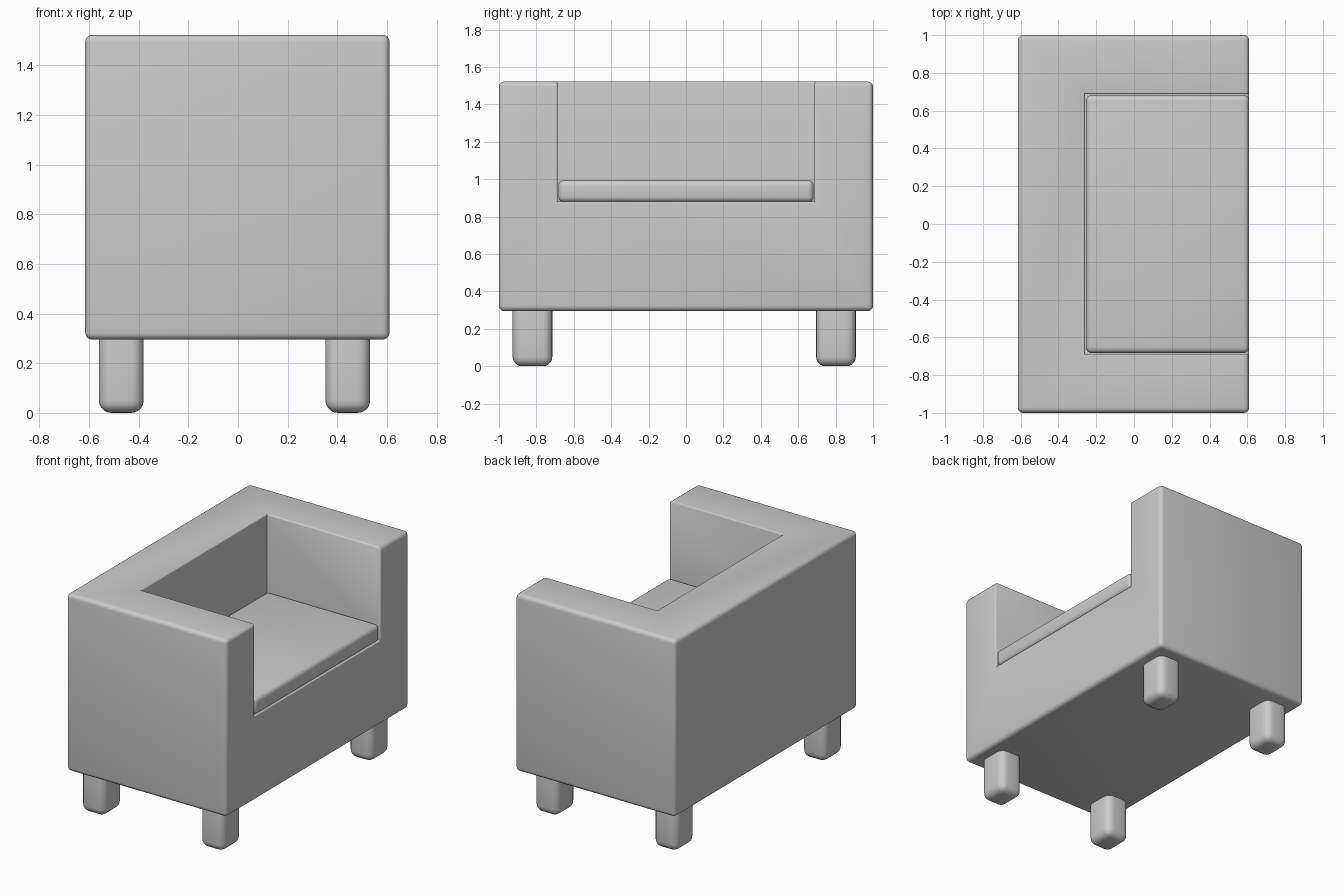
import bpy, bmesh
from itertools import product

if "Cube" in bpy.data.objects:
    bpy.data.objects.remove(bpy.data.objects["Cube"])


def finish(name, bm, width, segments, weighted=False):
    me = bpy.data.meshes.new(name)
    bm.to_mesh(me)
    bm.free()
    ob = bpy.data.objects.new(name, me)
    bpy.context.collection.objects.link(ob)
    mod = ob.modifiers.new("rounding", 'BEVEL')
    mod.width = width
    mod.segments = segments
    mod.limit_method = 'WEIGHT' if weighted else 'ANGLE'
    bpy.context.view_layer.objects.active = ob
    ob.select_set(True)
    bpy.ops.object.modifier_apply(modifier=mod.name)
    bpy.ops.object.shade_smooth_by_angle(angle=0.7)
    ob.select_set(False)
    return ob


def rounded_box(name, lo, hi, radius, segments=4):
    bm = bmesh.new()
    bmesh.ops.create_cube(bm, size=1)
    for v in bm.verts:
        v.co = [(a + b) / 2 + c * (b - a) for a, b, c in zip(lo, hi, v.co)]
    return finish(name, bm, radius, segments)


# Body: a block of cells with the seat recess left out
levels = ((-0.615, -0.26, 0.61), (-1.0, -0.687, 0.687, 1.0), (0.295, 0.88, 1.522))
filled = {c for c in product(range(2), range(3), range(2)) if c != (1, 1, 1)}
bm = bmesh.new()
grid = {i: bm.verts.new([levels[a][i[a]] for a in range(3)])
        for i in product(range(3), range(4), range(3))}
for cell in filled:
    for axis, side in product(range(3), (0, 1)):
        near = list(cell)
        near[axis] += 2 * side - 1
        if tuple(near) in filled:
            continue
        u, w = (axis + 1) % 3, (axis + 2) % 3
        loop = []
        for du, dw in ((0, 0), (1, 0), (1, 1), (0, 1)):
            i = list(cell)
            i[axis] += side
            i[u] += du
            i[w] += dw
            loop.append(grid[tuple(i)])
        bm.faces.new(loop if side else loop[::-1])
bmesh.ops.delete(bm, geom=[v for v in bm.verts if not v.link_faces], context='VERTS')
bmesh.ops.dissolve_limit(bm, angle_limit=0.01, verts=bm.verts[:], edges=bm.edges[:])
bmesh.ops.recalc_face_normals(bm, faces=bm.faces[:])

# Outer edges get the full rounding, recess rims a small one, inner creases none
weight = bm.edges.layers.float.new("bevel_weight_edge")
for e in bm.edges:
    in_recess = all(v.co.x > -0.3 and abs(v.co.y) < 0.7 and v.co.z > 0.8 for v in e.verts)
    e[weight] = 0.0 if not e.is_convex else (0.4 if in_recess else 1.0)
finish("sofa_body", bm, 0.028, 4, weighted=True)

# Seat cushion
rounded_box("seat_cushion", (-0.255, -0.683, 0.877), (0.61, 0.683, 0.995), 0.03)

# Legs
for end, x in (("back", -0.47), ("front", 0.442)):
    for side, y in (("right", -0.821), ("left", 0.802)):
        rounded_box(f"{end}_{side}_leg", (x - 0.09, y - 0.106, 0.0),
                    (x + 0.09, y + 0.106, 0.36), 0.05, 5)
